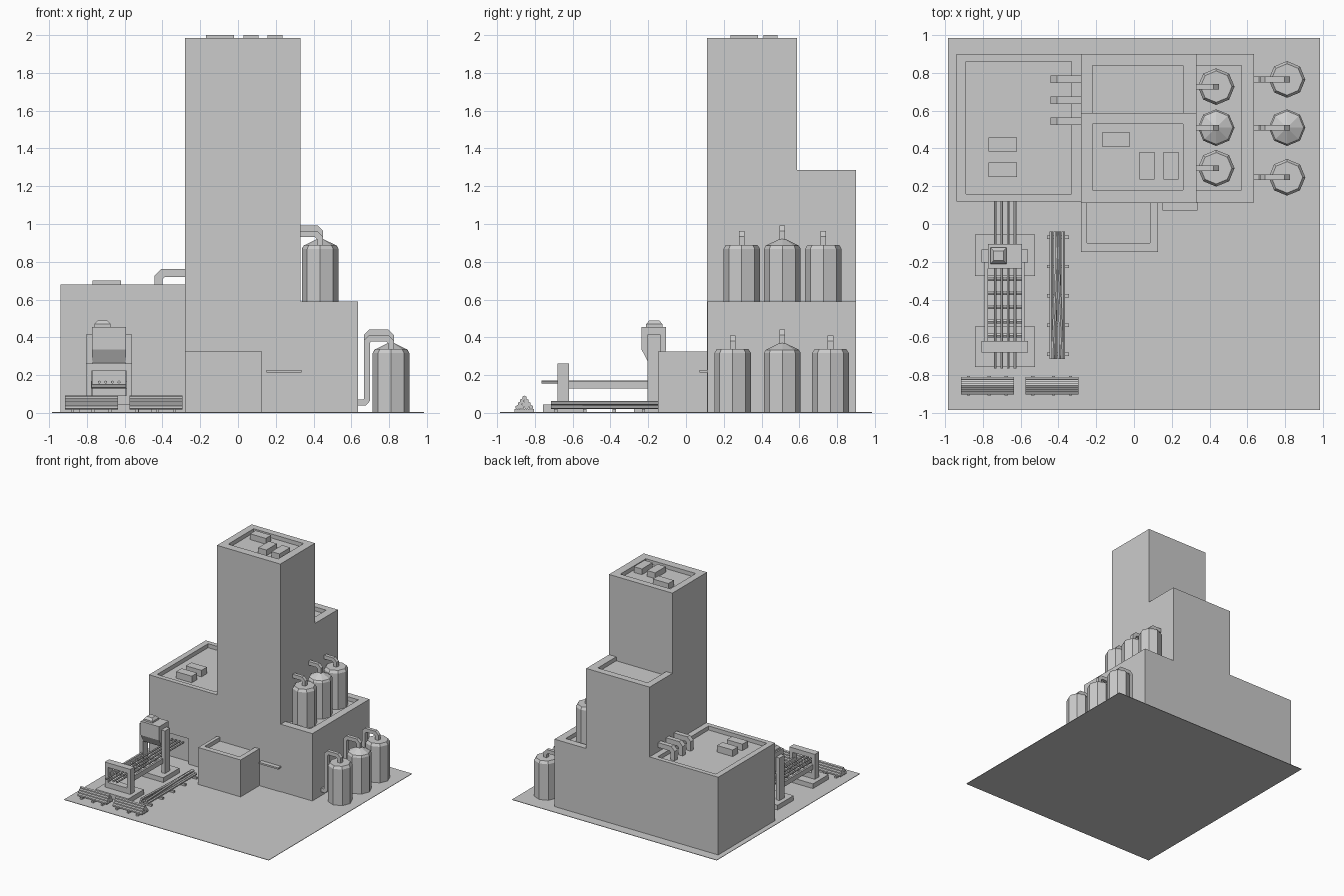
import bpy, bmesh, math
from mathutils import Vector, Matrix

old = bpy.data.objects.get("Cube")
if old:
    bpy.data.objects.remove(old, do_unlink=True)

GREY = (0.6, 0.6, 0.6, 1)
grey = bpy.data.materials.new("plain grey")
grey.use_nodes = True
grey.diffuse_color = GREY
shader = next(n for n in grey.node_tree.nodes if n.type == 'BSDF_PRINCIPLED')
shader.inputs["Base Color"].default_value = GREY

BASE = 0.002      # bottoms sit just inside the ground slab
PARAPET = 0.035   # depth of the sunken roofs


def finish(bm, name):
    bmesh.ops.recalc_face_normals(bm, faces=bm.faces)
    mesh = bpy.data.meshes.new(name)
    bm.to_mesh(mesh)
    bm.free()
    mesh.materials.append(grey)
    ob = bpy.data.objects.new(name, mesh)
    bpy.context.collection.objects.link(ob)
    return ob


def add_box(bm, x, y, z):
    """Axis-aligned box from (low, high) pairs."""
    size = [b - a for a, b in (x, y, z)]
    mid = [(a + b) / 2 for a, b in (x, y, z)]
    m = Matrix.Translation(mid) @ Matrix.Diagonal((*size, 1))
    bmesh.ops.create_cube(bm, size=1, matrix=m)


def boxes(name, *specs):
    bm = bmesh.new()
    for s in specs:
        add_box(bm, *s)
    return finish(bm, name)


def add_rod(bm, a, b, r):
    a, b = Vector(a), Vector(b)
    turn = (b - a).to_track_quat('Z', 'Y').to_matrix().to_4x4()
    bmesh.ops.create_cone(bm, cap_ends=True, segments=6, radius1=r, radius2=r,
                          depth=(b - a).length,
                          matrix=Matrix.Translation((a + b) / 2) @ turn)


def bridge(bm, low, high):
    n = len(low)
    for i in range(n):
        bm.faces.new((low[i], low[(i + 1) % n], high[(i + 1) % n], high[i]))


def roofed_block(name, x, y, top, inner_x, inner_y):
    """Block with a sunken flat roof inside a parapet."""
    bm = bmesh.new()
    rings = []
    for rx, ry, z in ((x, y, BASE), (x, y, top), (inner_x, inner_y, top),
                      (inner_x, inner_y, top - PARAPET)):
        rings.append([bm.verts.new((rx[i], ry[j], z))
                      for i, j in ((0, 0), (1, 0), (1, 1), (0, 1))])
    for low, high in zip(rings, rings[1:]):
        bridge(bm, low, high)
    bm.faces.new(rings[0])
    bm.faces.new(rings[-1])
    return finish(bm, name)


def lathe(name, x, y, z, profile, sides=8, phase=0.0):
    """Faceted solid from (radius, height) points."""
    bm = bmesh.new()
    angles = [phase + i * math.tau / sides for i in range(sides)]
    rings = [[bm.verts.new((x + r * math.cos(a), y + r * math.sin(a), z + h))
              for a in angles] for r, h in profile]
    for low, high in zip(rings, rings[1:]):
        bridge(bm, low, high)
    bm.faces.new(rings[0])
    bm.faces.new(rings[-1])
    return finish(bm, name)


def prism(name, outline, depth_vector):
    bm = bmesh.new()
    shift = Vector(depth_vector)
    a = [bm.verts.new(p) for p in outline]
    b = [bm.verts.new(Vector(p) + shift) for p in outline]
    bridge(bm, a, b)
    bm.faces.new(a)
    bm.faces.new(b)
    return finish(bm, name)


def duct(name, path, y, width, thick):
    """Square duct following (x, z) points, mitred at the bends."""
    pts = [Vector(p) for p in path]
    sides = ([], [])
    for i, p in enumerate(pts):
        d0 = (p - pts[i - 1]).normalized() if i else None
        d1 = (pts[i + 1] - p).normalized() if i < len(pts) - 1 else d0
        d0 = d0 or d1
        n0, n1 = Vector((-d0.y, d0.x)), Vector((-d1.y, d1.x))
        off = (n0 + n1) * (thick / 2 / (1 + n0.dot(n1)))
        for side, q in zip(sides, (p + off, p - off)):
            side.append((q.x, y - width / 2, q.y))
    return prism(name, sides[0] + sides[1][::-1], (0, width, 0))


# Ground
boxes("ground", ((-0.985, 0.985), (-0.985, 0.985), (0, 0.004)))

# Buildings
hall = roofed_block("left_hall", (-0.94, -0.27), (0.118, 0.9), 0.68,
                    (-0.89, -0.33), (0.16, 0.86))
roofed_block("tower", (-0.28, 0.33), (0.11, 0.587), 1.985, (-0.22, 0.26), (0.18, 0.53))
roofed_block("back_tower", (-0.28, 0.33), (0.56, 0.9), 1.287, (-0.22, 0.26), (0.58, 0.84))
roofed_block("right_hall", (0.3, 0.635), (0.115, 0.9), 0.59, (0.32, 0.57), (0.18, 0.84))
roofed_block("front_annex", (-0.28, 0.128), (-0.147, 0.2), 0.325,
             (-0.25, 0.085), (-0.1, 0.16))
boxes("door_canopy", ((0.15, 0.335), (0.072, 0.13), (0.214, 0.228)))

# Doorway where the rods enter the hall
cutter = boxes("doorway_cutter", ((-0.8, -0.56), (0.05, 0.16), (-0.05, 0.225)))
cutter.hide_render = True
cut = hall.modifiers.new("doorway", 'BOOLEAN')
cut.operation = 'DIFFERENCE'
cut.object = cutter
bpy.context.view_layer.objects.active = hall
bpy.ops.object.modifier_apply(modifier=cut.name)
bpy.data.objects.remove(cutter, do_unlink=True)

# Roof units
boxes("hall_roof_units", *[((-0.77, -0.62), (y, y + 0.075), (0.64, 0.702))
                           for y in (0.25, 0.383)])
TOWER_Z = (1.945, 2.0)
boxes("tower_roof_units", ((-0.17, -0.02), (0.41, 0.485), TOWER_Z),
      ((0.03, 0.108), (0.235, 0.382), TOWER_Z), ((0.157, 0.235), (0.235, 0.382), TOWER_Z))

# Hall roof ducts into the tower
for y in (0.545, 0.655, 0.765):
    duct("hall_roof_duct", [(-0.42, 0.64), (-0.42, 0.718), (-0.398, 0.74), (-0.27, 0.74)],
         y, 0.04, 0.042)

# Tanks, with domed middle ones, and their ducts
BODY = [(0.097, 0), (0.097, 0.315)]
FLAT = BODY + [(0.083, 0.337)]
DOMED = BODY + [(0.088, 0.332), (0.015, 0.368)]
for x, z, rows in ((0.435, 0.553, (0.295, 0.51, 0.727)), (0.81, BASE, (0.247, 0.51, 0.765))):
    for i, y in enumerate(rows):
        middle = i == 1
        lathe("tank", x, y, z, DOMED if middle else FLAT)
        run = z + (0.423 if middle else 0.393)
        path = [(x, z + 0.33), (x, run - 0.02), (x - 0.02, run)]
        if x < 0.5:
            path += [(0.32, run)]
        else:
            path += [(0.7, run), (0.683, run - 0.018), (0.683, 0.07),
                     (0.67, 0.055), (0.625, 0.055)]
        duct("tank_duct", path, y, 0.03, 0.032)

# Rod machine: plinths, front frame, press
boxes("machine_plinths", ((-0.842, -0.525), (-0.276, -0.056), (BASE, 0.045)),
      ((-0.842, -0.525), (-0.758, -0.542), (BASE, 0.045)))
FRAME_Y = (-0.68, -0.62)
boxes("front_frame", ((-0.806, -0.775), FRAME_Y, (0.04, 0.262)),
      ((-0.591, -0.56), FRAME_Y, (0.04, 0.262)),
      ((-0.775, -0.591), FRAME_Y, (0.222, 0.262)),
      ((-0.775, -0.591), FRAME_Y, (0.04, 0.092)))
boxes("press_posts", *[(x, (-0.205, -0.135), (0.04, 0.415))
                       for x in ((-0.806, -0.77), (-0.595, -0.56))])
PRESS = [(-0.235, 0.335), (-0.235, 0.455), (-0.105, 0.455), (-0.105, 0.335),
         (-0.14, 0.268), (-0.2, 0.268)]
prism("press_head", [(-0.772, y, z) for y, z in PRESS], (0.178, 0, 0))
lathe("press_cap", -0.717, -0.168, 0.45, [(0.061, 0), (0.061, 0.02), (0.036, 0.04)],
      sides=4, phase=math.pi / 4)

# Conveyor: side rails, cross rollers, rods
boxes("conveyor_rails", *[((x, x + 0.016), (-0.65, -0.14), (0.128, 0.17))
                          for x in (-0.79, -0.595)])
bm = bmesh.new()
for y in (-0.59, -0.515, -0.44, -0.365, -0.29, -0.215):
    add_rod(bm, (-0.78, y, 0.142), (-0.585, y, 0.142), 0.012)
finish(bm, "conveyor_rollers")
bm = bmesh.new()
for i in range(4):
    x = -0.735 + i * 0.035
    add_rod(bm, (x, -0.765, 0.163), (x, 0.15, 0.163), 0.008)
finish(bm, "conveyor_rods")

# Stacked rod piles on sleepers
STEP = 0.023
for x0, x1 in ((-0.915, -0.635), (-0.575, -0.295)):
    bm = bmesh.new()
    for row in range(4):
        for k in range(4 - row):
            y = -0.856 + (k - (3 - row) / 2) * STEP
            z = 0.03 + row * 0.0165
            add_rod(bm, (x0, y, z), (x1, y, z), 0.0125)
    finish(bm, "rod_pile")
    boxes("pile_sleepers", *[((x, x + 0.018), (-0.907, -0.805), (BASE, 0.02))
                             for x in (x0 + 0.03, (x0 + x1) / 2, x1 - 0.05)])

# Long loose rods on sleepers
bm = bmesh.new()
for k in range(4):
    x = -0.437 + k * 0.021
    add_rod(bm, (x, -0.715, 0.031), (x, -0.04, 0.031), 0.011)
for xa, xb in ((-0.43, -0.4), (-0.38, -0.41)):
    add_rod(bm, (xa, -0.715, 0.052), (xb, -0.04, 0.052), 0.011)
finish(bm, "long_rods")
boxes("long_rod_sleepers", *[((-0.46, -0.345), (y - 0.009, y + 0.009), (BASE, 0.021))
                             for y in (-0.07, -0.225, -0.38, -0.535, -0.69)])
